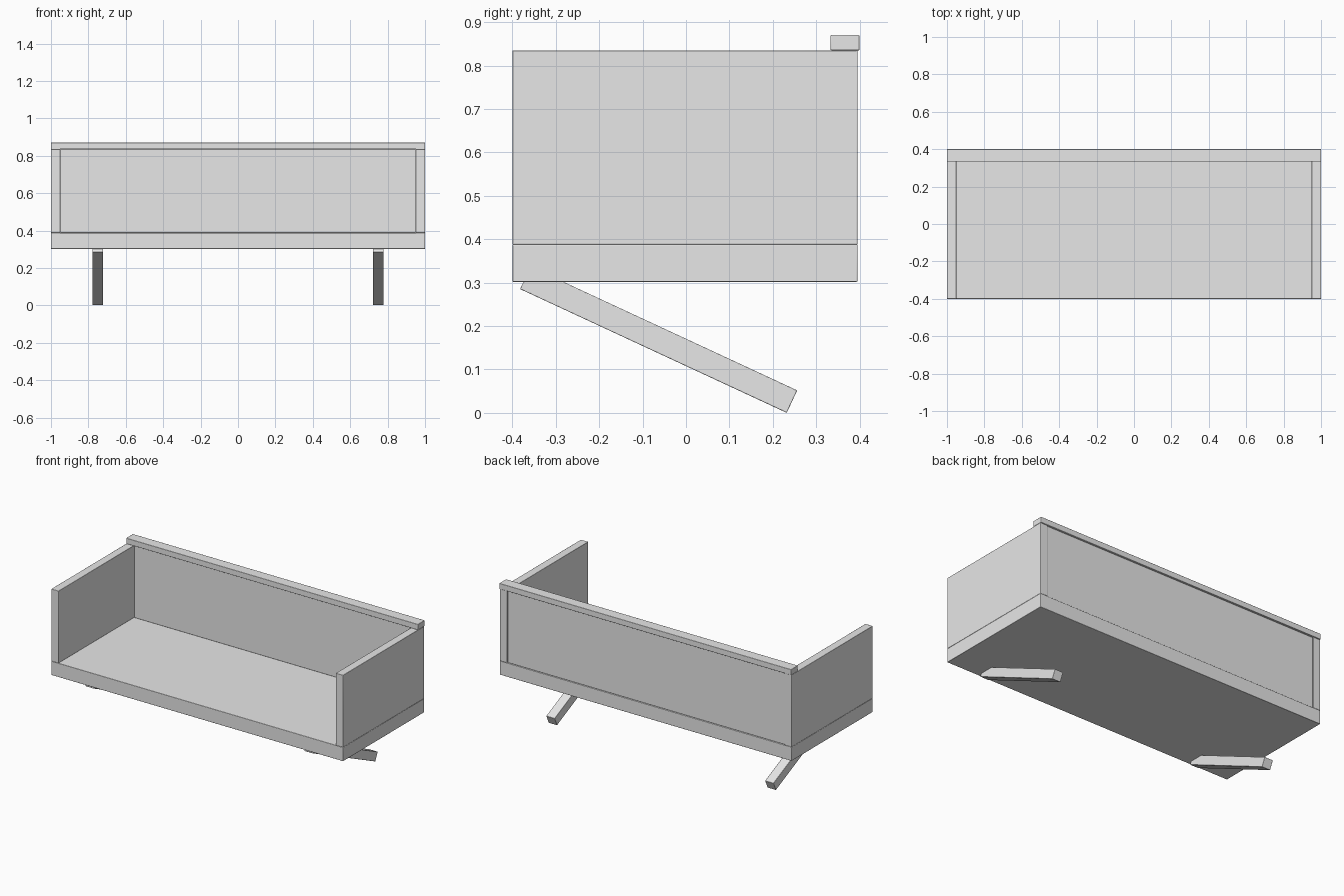
import bpy
import math
from mathutils import Vector

cube = bpy.data.objects.get("Cube")
if cube:
    bpy.data.objects.remove(cube, do_unlink=True)

# Single plain grey material
grey = bpy.data.materials.new("light grey")
grey.use_nodes = True
colour = (0.8, 0.8, 0.8, 1)
grey.diffuse_color = colour
grey.node_tree.nodes["Principled BSDF"].inputs["Base Color"].default_value = colour


def box(name, low, high, tilt=0):
    """Box between two corners, tilted about x through its centre, edges eased."""
    low, high = Vector(low), Vector(high)
    bpy.ops.mesh.primitive_cube_add(size=1, location=(low + high) / 2)
    part = bpy.context.object
    part.name = part.data.name = name
    part.scale = high - low
    bpy.ops.object.transform_apply(location=False, rotation=False, scale=True)
    part.rotation_euler.x = tilt
    part.data.materials.append(grey)
    bevel = part.modifiers.new("eased edges", 'BEVEL')
    bevel.width = 0.002
    bevel.segments = 2
    bpy.ops.object.shade_smooth_by_angle(angle=math.radians(30))
    return part


# Tray body
FRONT, BACK, BASE, FLOOR, RIM = -0.4, 0.395, 0.302, 0.388, 0.835
box("floor_slab", (-1, FRONT, BASE), (1, BACK, FLOOR))
box("back_panel", (-0.95, 0.34, FLOOR), (0.95, 0.389, RIM))
box("back_rail", (-1, 0.333, RIM), (1, 0.4, 0.87))

# Side panels and slanted legs, whose upper ends sink into the floor slab
foot, head = Vector((0, 0.244, 0.026)), Vector((0, -0.37, 0.311))
middle = (foot + head) / 2
run = foot - head
half_length = run.length / 2
slope = math.atan2(run.z, run.y)
for side, label in ((1, "left"), (-1, "right")):
    xs = sorted((side * 0.95, side))
    box(label + "_side_panel", (xs[0], FRONT, FLOOR), (xs[1], BACK, RIM))
    centre = middle + Vector((side * 0.75, 0, 0))
    half = Vector((0.029, half_length, 0.0285))
    box(label + "_leg", centre - half, centre + half, slope)
